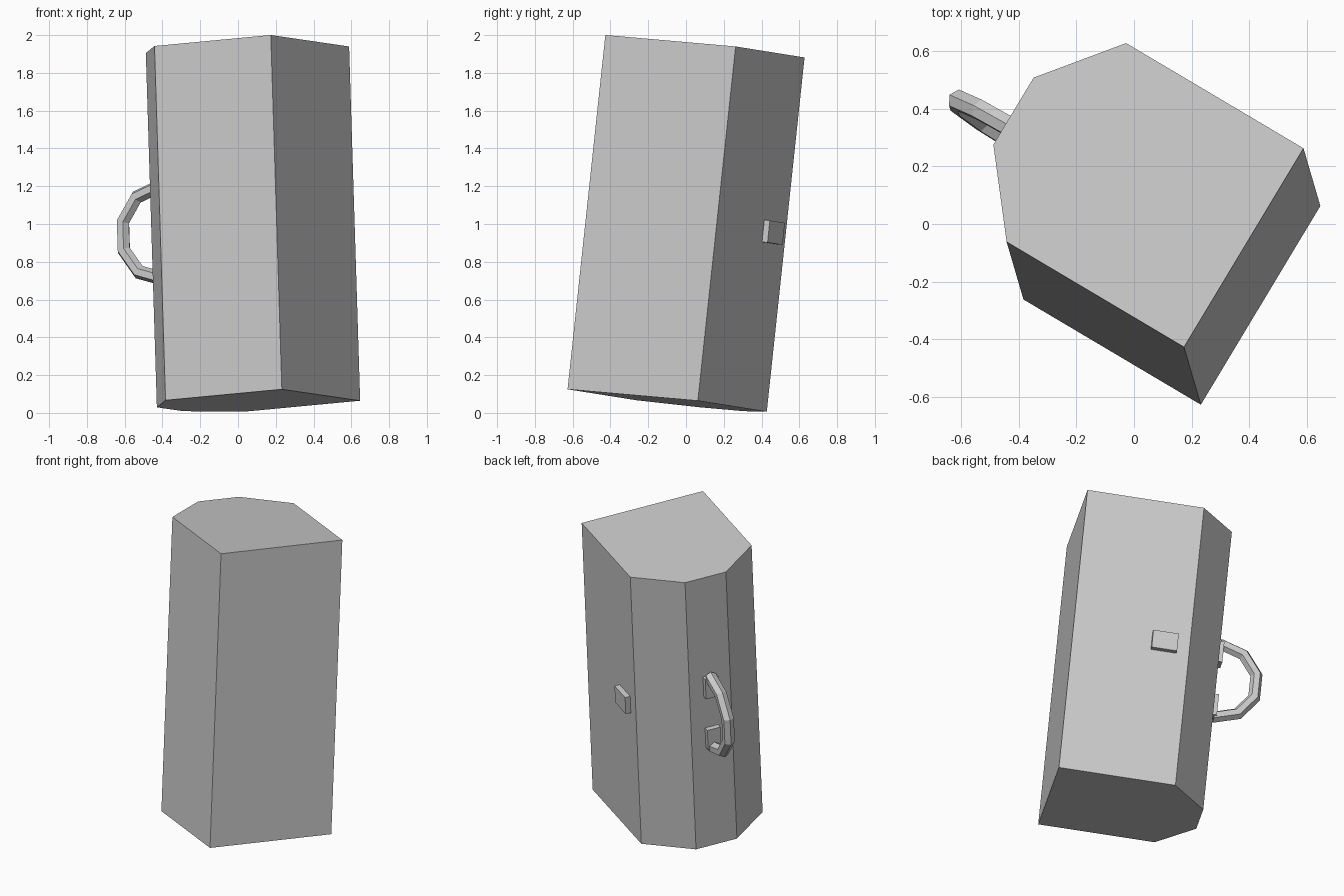
import bpy, math
from mathutils import Vector, Matrix

if "Cube" in bpy.data.objects:
    bpy.data.objects.remove(bpy.data.objects["Cube"])

# Tilted local frame: u = depth, v = toward the handle, n = long axis
n = Vector((-0.031, 0.106, 0.994)).normalized()
u = Vector((0.514, 0.855, -0.074))
u = (u - n * u.dot(n)).normalized()
v = n.cross(u)
M = Matrix((u, v, n)).transposed().to_4x4()
M.translation = (0.232, -0.627, 0.125)

L, W, D = 1.887, 0.718, 0.807
FACE = 0.932          # v of the handle face
MID_U, MID_N = D / 2, L / 2


def add(name, verts, faces):
    me = bpy.data.meshes.new(name)
    me.from_pydata([M @ Vector(p) for p in verts], [], faces)
    ob = bpy.data.objects.new(name, me)
    bpy.context.collection.objects.link(ob)
    return ob


def loft(name, rings):
    """Join equal rings of points into a closed, capped solid."""
    k, m = len(rings[0]), len(rings)
    faces = [(i * k + j, i * k + (j + 1) % k, (i + 1) * k + (j + 1) % k, (i + 1) * k + j)
             for i in range(m - 1) for j in range(k)]
    faces += [tuple(reversed(range(k))), tuple(range((m - 1) * k, m * k))]
    return add(name, [p for r in rings for p in r], faces)


def box(name, c, s):
    ring = [(-1, -1), (1, -1), (1, 1), (-1, 1)]
    return loft(name, [[(c[0] + a * s[0] / 2, c[1] + b * s[1] / 2, c[2] + h * s[2] / 2)
                        for a, b in ring] for h in (-1, 1)])


# Body: square prism with a three-sided bay on the handle side
profile = [(0, 0), (D, 0), (D, W), (MID_U + 0.136, FACE), (MID_U - 0.136, FACE), (0, W)]
loft("body", [[(a, b, h) for a, b in profile] for h in (0, L)])

# Handle: half ring with a hexagonal section
R, r, vc = 0.247, 0.038, 0.951
rings = []
for i in range(6):
    t = math.radians(-90 + 36 * i)
    ring = []
    for j in range(6):
        p = math.radians(60 * j)
        d = R + r * math.cos(p)
        ring.append((MID_U - r * math.sin(p), vc + d * math.cos(t), MID_N + d * math.sin(t)))
    rings.append(ring)
handle = loft("handle", rings)

# Mounting plates where the handle meets the body
for side, nm in ((1, "upper"), (-1, "lower")):
    box(nm + "_handle_mount", (MID_U, FACE + 0.014, MID_N + side * 0.18), (0.087, 0.04, 0.14))

# Small latch block on the rear face
box("side_latch", (D + 0.014, 0.562, MID_N), (0.04, 0.156, 0.117))

# Consistent outward normals
import bmesh
for ob in bpy.context.collection.objects:
    bm = bmesh.new()
    bm.from_mesh(ob.data)
    bmesh.ops.recalc_face_normals(bm, faces=bm.faces)
    bm.to_mesh(ob.data)
    bm.free()
